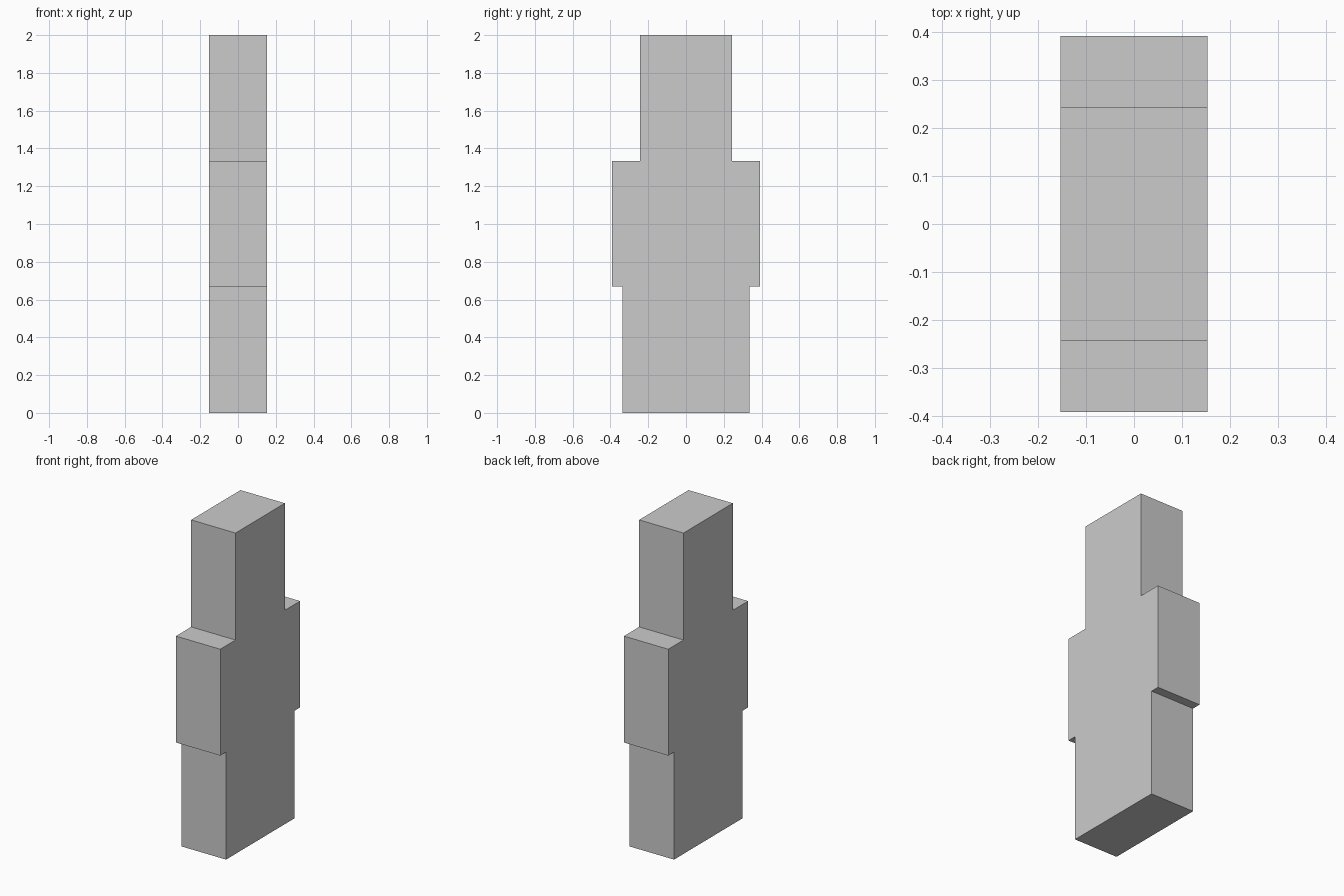
import bpy
import bmesh

cube = bpy.data.objects.get("Cube")
if cube:
    bpy.data.objects.remove(cube, do_unlink=True)

# Plain grey material
GREY = (0.6, 0.6, 0.6, 1.0)
mat = bpy.data.materials.new("plain grey")
mat.use_nodes = True
mat.diffuse_color = GREY
mat.node_tree.nodes["Principled BSDF"].inputs["Base Color"].default_value = GREY

HALF_THICKNESS = 0.153
# Half of the stepped outline: (half width, height)
steps = [(0.336, 0), (0.336, 0.67), (0.393, 0.67),
         (0.393, 1.333), (0.243, 1.333), (0.243, 2)]
outline = steps + [(-y, z) for y, z in reversed(steps)]

# Stepped slab: the mirrored outline extruded through its thickness
bm = bmesh.new()
face = bm.faces.new([bm.verts.new((-HALF_THICKNESS, y, z)) for y, z in outline])
extruded = bmesh.ops.extrude_face_region(bm, geom=[face], use_keep_orig=True)
moved = [g for g in extruded["geom"] if isinstance(g, bmesh.types.BMVert)]
bmesh.ops.translate(bm, verts=moved, vec=(2 * HALF_THICKNESS, 0, 0))
bmesh.ops.recalc_face_normals(bm, faces=bm.faces)

mesh = bpy.data.meshes.new("stepped_slab")
bm.to_mesh(mesh)
bm.free()
mesh.materials.append(mat)
slab = bpy.data.objects.new("stepped_slab", mesh)
bpy.context.collection.objects.link(slab)
